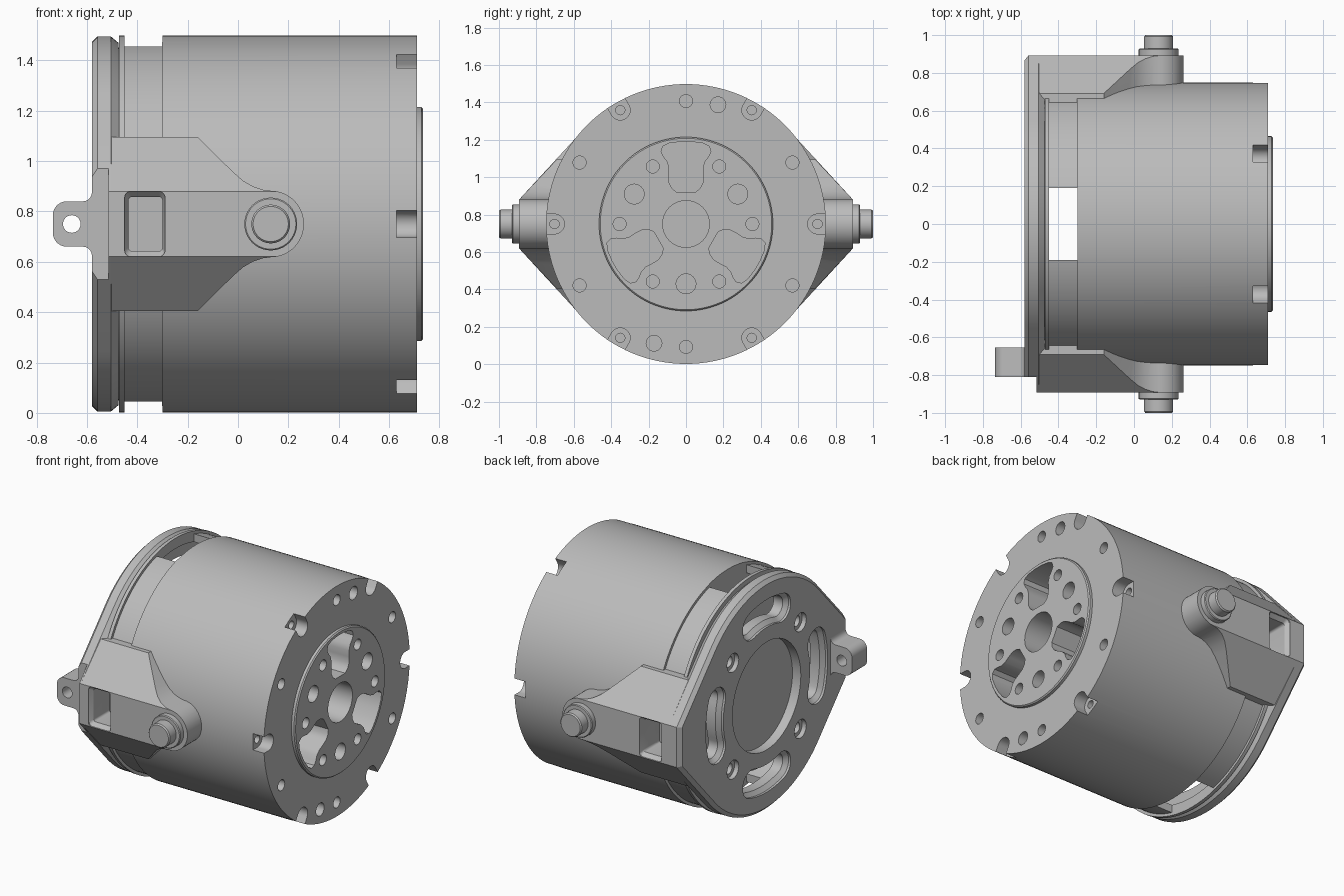
import bpy, bmesh
from math import sin, cos, pi, radians

if "Cube" in bpy.data.objects:
    bpy.data.objects.remove(bpy.data.objects["Cube"])

CZ = 0.75  # height of the main axis

grey = bpy.data.materials.new("satin grey")
grey.use_nodes = True
grey.diffuse_color = (0.5, 0.5, 0.5, 1)
grey.node_tree.nodes["Principled BSDF"].inputs["Base Color"].default_value = (0.5, 0.5, 0.5, 1)


def ring(r, n=32, c=(0, 0), a0=0, a1=360):
    """Points on a circle, or on an open arc."""
    full = a1 - a0 == 360
    k = n if full else n - 1
    return [(c[0] + r * cos(radians(a0 + (a1 - a0) * i / k)),
             c[1] + r * sin(radians(a0 + (a1 - a0) * i / k))) for i in range(n)]


def rounded(x0, x1, z, r):
    """Rounded rectangle, symmetric in its second coordinate."""
    return (ring(r, 6, (x1 - r, z - r), 0, 90) + ring(r, 6, (x0 + r, z - r), 90, 180)
            + ring(r, 6, (x0 + r, r - z), 180, 270) + ring(r, 6, (x1 - r, r - z), 270, 360 - 1e-6))


def turn(pts, deg):
    c, s = cos(radians(deg)), sin(radians(deg))
    return [(a * c - b * s, a * s + b * c) for a, b in pts]


def loft(name, sections, axis="x"):
    """Solid through matching outlines placed along x or y."""
    bm = bmesh.new()
    rows = []
    for p, pts in sections:
        rows.append([bm.verts.new((p, a, b + CZ) if axis == "x" else (a, p, b + CZ))
                     for a, b in pts])
    n = len(rows[0])
    for lo, hi in zip(rows, rows[1:]):
        for i in range(n):
            j = (i + 1) % n
            bm.faces.new((lo[i], lo[j], hi[j], hi[i]))
    bm.faces.new(rows[0])
    bm.faces.new(rows[-1])
    bmesh.ops.recalc_face_normals(bm, faces=bm.faces)
    me = bpy.data.meshes.new(name)
    bm.to_mesh(me)
    bm.free()
    me.materials.append(grey)
    ob = bpy.data.objects.new(name, me)
    bpy.context.collection.objects.link(ob)
    return ob


def prism(pts, p0, p1, axis="x", name="cutter"):
    return loft(name, [(p0, pts), (p1, pts)], axis)


def activate(ob):
    bpy.ops.object.select_all(action="DESELECT")
    ob.select_set(True)
    bpy.context.view_layer.objects.active = ob


def combine(ob, tools, op="DIFFERENCE"):
    """Apply booleans and discard the tools."""
    activate(ob)
    for t in tools:
        m = ob.modifiers.new("cut", "BOOLEAN")
        m.operation, m.solver, m.object = op, "EXACT", t
        bpy.ops.object.modifier_apply(modifier=m.name)
        bpy.data.objects.remove(t)


def finish(ob):
    activate(ob)
    bpy.ops.object.shade_smooth_by_angle(angle=radians(28))


def polar(r, deg):
    return (r * cos(radians(deg)), r * sin(radians(deg)))


def window_cutter(s):
    """Chamfered rectangular pocket in the side arms."""
    wide, narrow = rounded(-0.45, -0.29, 0.13, 0.025), rounded(-0.435, -0.3, 0.108, 0.015)
    return loft("cutter", [(s * 0.95, wide), (s * 0.885, wide),
                           (s * 0.86, narrow), (s * 0.7, narrow)], "y")


# Drum with its raised front disc
profile = [(-0.48, 0.7), (-0.472, 0.7), (-0.472, 0.748), (-0.45, 0.748), (-0.45, 0.73),
           (-0.302, 0.73), (-0.302, 0.748), (0.71, 0.748), (0.71, 0.465), (0.728, 0.465),
           (0.735, 0.458)]
drum = loft("drum", [(x, ring(r, 128)) for x, r in profile])

cuts = [prism(ring(0.68, 96), -0.5, -0.3)]                      # rear cavity
for s in (1, -1):                                               # top and bottom slots
    box = [(-0.19, s * 0.55), (0.19, s * 0.55), (0.19, s * 0.9), (-0.19, s * 0.9)]
    cuts.append(prism(box, -0.45, -0.3))
    cuts.append(window_cutter(s))
cuts.append(prism(ring(0.125, 48), 0.35, 0.8))                  # centre bore

# Three lobed pockets in the disc
half = [(0.44, 0.03), (0.432, 0.09), (0.415, 0.125), (0.385, 0.133), (0.36, 0.12),
        (0.335, 0.1), (0.3, 0.09), (0.26, 0.092), (0.22, 0.09), (0.19, 0.075), (0.17, 0.05)]
lobe = half + [(a, -b) for a, b in reversed(half)]
for k in range(3):
    cuts.append(prism(turn(lobe, 90 + 120 * k), 0.35, 0.8))
    cuts.append(prism(ring(0.053, 24, polar(0.32, 30 + 120 * k)), 0.5, 0.8))

# Screw holes and edge notches
for k in range(6):
    cuts.append(prism(ring(0.035, 20, polar(0.355, 60 * k)), 0.6, 0.8))
    cuts.append(prism(ring(0.035, 20, polar(0.657, 30 + 60 * k)), 0.6, 0.8))
    notch = ring(0.053, 14, (0.703, 0), 90, 270) + [(0.85, -0.053), (0.85, 0.053)]
    cuts.append(prism(turn(notch, 60 * k), 0.63, 0.8))
    cuts.append(prism(ring(0.025, 16, polar(0.703, 60 * k)), 0.56, 0.64))
for a in (75, 255):
    cuts.append(prism(ring(0.042, 20, polar(0.66, a)), 0.6, 0.8))
combine(drum, cuts)
finish(drum)

# Rear plate: round with two blunt side points
outline = (ring(0.745, 40, (0, 0), 42.4, 137.6) + [(-0.893, 0.13), (-0.893, -0.13)]
           + ring(0.745, 40, (0, 0), 222.4, 317.6) + [(0.893, -0.13), (0.893, 0.13)])


def shrunk(f):
    return [(a * f, b * f) for a, b in outline]


plate = loft("rear_plate", [(-0.58, shrunk(0.97)), (-0.558, outline),
                            (-0.505, outline), (-0.474, shrunk(0.965))])
cuts = [prism(ring(0.35, 64), -0.7, -0.52)]                     # shallow centre recess
for k in range(4):
    def slot(g):
        mid, w, span = 0.535, 0.065 + g, 17
        return turn(ring(mid + w, 12, (0, 0), -span, span)
                    + ring(w, 10, polar(mid, span), span + 15, span + 165)
                    + ring(mid - w, 12, (0, 0), span, -span)
                    + ring(w, 10, polar(mid, -span), 195 - span, 345 - span), 90 * k)
    cuts.append(loft("cutter", [(-0.62, slot(0.025)), (-0.565, slot(0.025)),
                                (-0.54, slot(0)), (-0.4, slot(0))]))
    c = polar(0.49, 45 + 90 * k)
    cuts.append(prism(ring(0.06, 24, c), -0.7, -0.55))
    cuts.append(prism(ring(0.035, 20, c), -0.6, -0.4))
cuts.append(prism([(-0.81, -0.4), (-0.81, 0.4), (-1, 0.4), (-1, -0.4)], -0.7, -0.515))
combine(plate, cuts)
finish(plate)

# Side arms with round ends, and stepped pivot pins
edge = [(-0.515, 0.345), (-0.16, 0.345), (-0.02, 0.207), (0.02, 0.172), (0.06, 0.149), (0.1, 0.136)]
arm_outline = edge + ring(0.132, 25, (0.13, 0), 90, -90) + [(x, -z) for x, z in reversed(edge)]
for s, side in ((1, "left"), (-1, "right")):
    wedge = [(s * 0.55, 0.36), (s * 0.677, 0.36), (s * 0.893, 0.13),
             (s * 0.893, -0.13), (s * 0.677, -0.36), (s * 0.55, -0.36)]
    arm = prism(wedge, -0.515, 0.3, "x", side + "_arm")
    combine(arm, [prism(arm_outline, s * 0.4, s * 1.1, "y")], "INTERSECT")
    combine(arm, [prism(ring(0.705, 96), -0.6, 0.4), window_cutter(s)])
    finish(arm)
    steps = [(0.85, 0.105), (0.925, 0.105), (0.93, 0.1), (0.93, 0.077), (0.992, 0.077), (1.0, 0.07)]
    finish(loft(side + "_pivot_pin", [(s * y, ring(r, 40, (0.13, 0))) for y, r in steps], "y"))

# Lug with an eye on the rear plate
lug_edge = ([(-0.55, 0.125), (-0.58, 0.125)] + ring(0.035, 6, (-0.615, 0.125), 0, -90)
            + ring(0.055, 8, (-0.68, 0.035), 90, 180))
lug = prism(lug_edge + [(x, -z) for x, z in reversed(lug_edge)], -0.81, -0.655, "y", "rear_lug")
combine(lug, [prism(ring(0.035, 24, (-0.66, 0)), -0.9, -0.5, "y")])
finish(lug)
